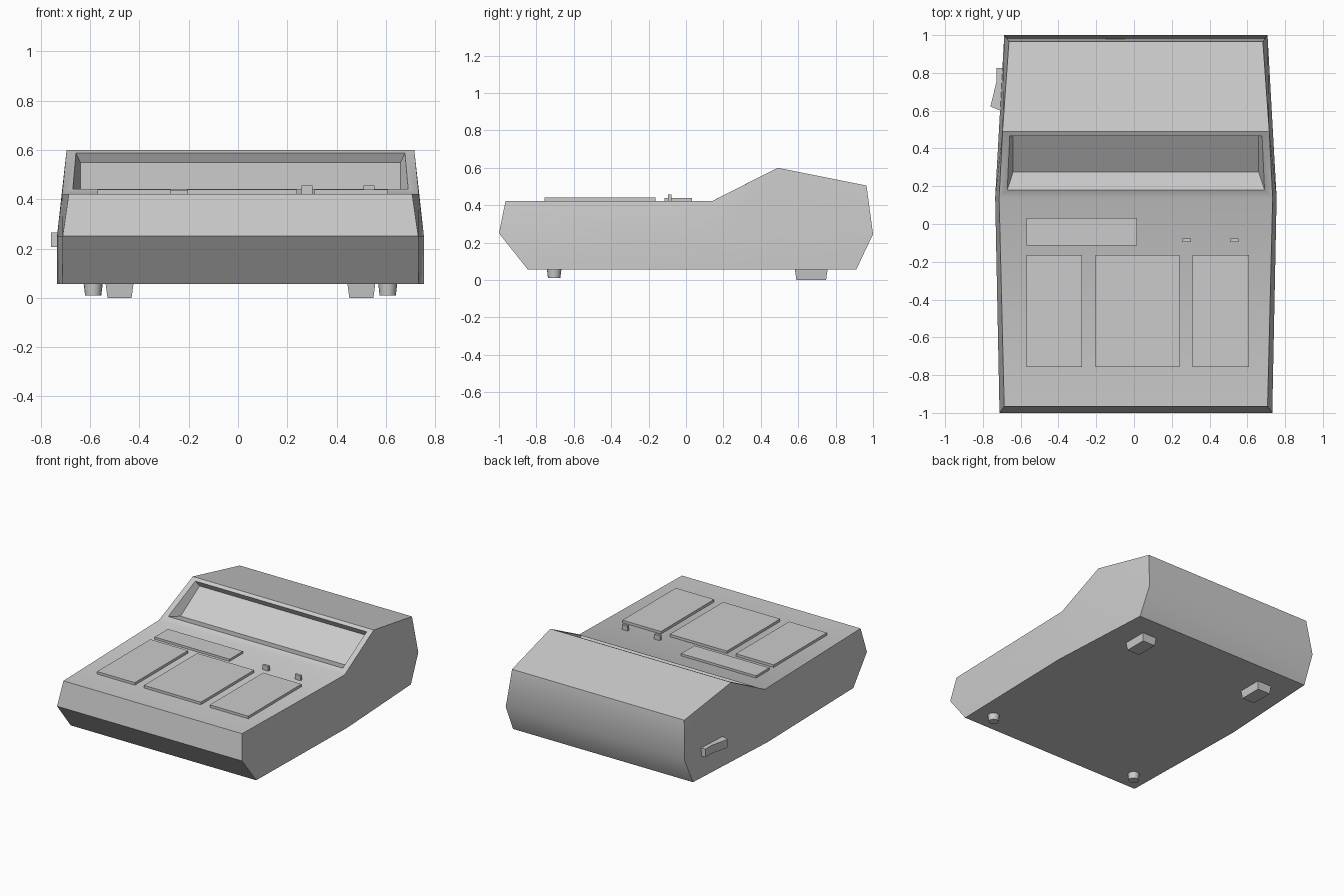
import bpy, bmesh, math

if "Cube" in bpy.data.objects:
    bpy.data.objects.remove(bpy.data.objects["Cube"])

CX = 0.01  # body centre line


def finish(name, bm, angle=35):
    bmesh.ops.recalc_face_normals(bm, faces=bm.faces)
    me = bpy.data.meshes.new(name)
    bm.to_mesh(me)
    bm.free()
    ob = bpy.data.objects.new(name, me)
    bpy.context.collection.objects.link(ob)
    bpy.ops.object.select_all(action='DESELECT')
    ob.select_set(True)
    bpy.context.view_layer.objects.active = ob
    bpy.ops.object.shade_smooth_by_angle(angle=math.radians(angle))
    return ob


def box(name, x0, x1, y0, y1, z0, z1, inset=0.0):
    """Box whose bottom is narrowed by inset."""
    bm = bmesh.new()
    bmesh.ops.create_cube(bm, size=1)
    for v in bm.verts:
        i = inset if v.co.z < 0 else 0
        v.co = (x0 + i if v.co.x < 0 else x1 - i,
                y0 + i if v.co.y < 0 else y1 - i,
                z0 if v.co.z < 0 else z1)
    return finish(name, bm)


# Housing: section points as (half width, y, z), mirrored about the centre line
pts = {
    'f_bot': (0.724, -0.845, 0.055), 'f_mid': (0.722, -1.0, 0.25),
    'f_top': (0.697, -0.965, 0.422), 'm_top': (0.724, 0.14, 0.422),
    'peak': (0.706, 0.49, 0.60), 'b_top': (0.672, 0.965, 0.505),
    'b_mid': (0.697, 1.0, 0.245), 'b_bot': (0.702, 0.91, 0.055),
    'm_bot': (0.745, 0.14, 0.055), 'm_mid': (0.745, 0.14, 0.25),
    # screen recess: opening rim and sunken panel
    'rim_low': (0.681, 0.18, 0.4426), 'rim_high': (0.668, 0.465, 0.5873),
    'panel_low': (0.650, 0.275, 0.417), 'panel_high': (0.650, 0.485, 0.55),
}
bm = bmesh.new()
L = {k: bm.verts.new((CX - w, y, z)) for k, (w, y, z) in pts.items()}
R = {k: bm.verts.new((CX + w, y, z)) for k, (w, y, z) in pts.items()}
# strips spanning left to right
strips = ['f_bot f_mid', 'f_mid f_top', 'f_top m_top', 'm_top rim_low',
          'rim_low panel_low', 'panel_low panel_high', 'panel_high rim_high',
          'rim_high peak', 'peak b_top', 'b_top b_mid', 'b_mid b_bot',
          'b_bot m_bot', 'm_bot f_bot']
for s in strips:
    a, b = s.split()
    bm.faces.new((L[a], R[a], R[b], L[b]))
# side faces, frame sides and recess walls
sides = ['f_bot m_bot m_mid f_mid', 'f_mid m_mid m_top f_top',
         'm_bot b_bot b_mid m_mid', 'm_mid peak m_top',
         'm_mid b_mid peak', 'b_mid b_top peak',
         'm_top peak rim_high rim_low', 'rim_low rim_high panel_high panel_low']
for s in sides:
    for side in (L, R):
        bm.faces.new([side[k] for k in s.split()])
finish('housing', bm)

# Key plates and label strip on the deck
for name, x0, x1 in (('left_key_plate', -0.57, -0.275),
                     ('middle_key_plate', -0.205, 0.24),
                     ('right_key_plate', 0.31, 0.61)):
    box(name, x0, x1, -0.757, -0.163, 0.41, 0.44)
box('upper_strip_plate', -0.57, 0.015, -0.115, 0.033, 0.41, 0.438)

# Small slide switches
for name, x in (('left_switch', 0.28), ('right_switch', 0.532)):
    box(name, x - 0.022, x + 0.022, -0.095, -0.077, 0.41, 0.456)

# Side lever: wedge outline extruded upward
bm = bmesh.new()
outline = [(-0.66, 0.825), (-0.728, 0.825), (-0.728, 0.755),
           (-0.76, 0.622), (-0.70, 0.597), (-0.66, 0.597)]
f = bm.faces.new([bm.verts.new((x, y, 0.207)) for x, y in outline])
up = bmesh.ops.extrude_face_region(bm, geom=[f])['geom']
bmesh.ops.translate(bm, vec=(0, 0, 0.058),
                    verts=[g for g in up if isinstance(g, bmesh.types.BMVert)])
finish('side_lever', bm)

# Feet: blocks at the rear, round at the front
for tag, s in (('left', -1), ('right', 1)):
    x = CX + s * 0.491
    box(tag + '_rear_foot', x - 0.057, x + 0.057, 0.582, 0.757, 0.0, 0.06, 0.008)
    bm = bmesh.new()
    bmesh.ops.create_cone(bm, cap_ends=True, segments=16,
                          radius1=0.033, radius2=0.039, depth=0.05)
    bmesh.ops.translate(bm, verts=bm.verts, vec=(CX + s * 0.598, -0.705, 0.035))
    finish(tag + '_front_foot', bm)
